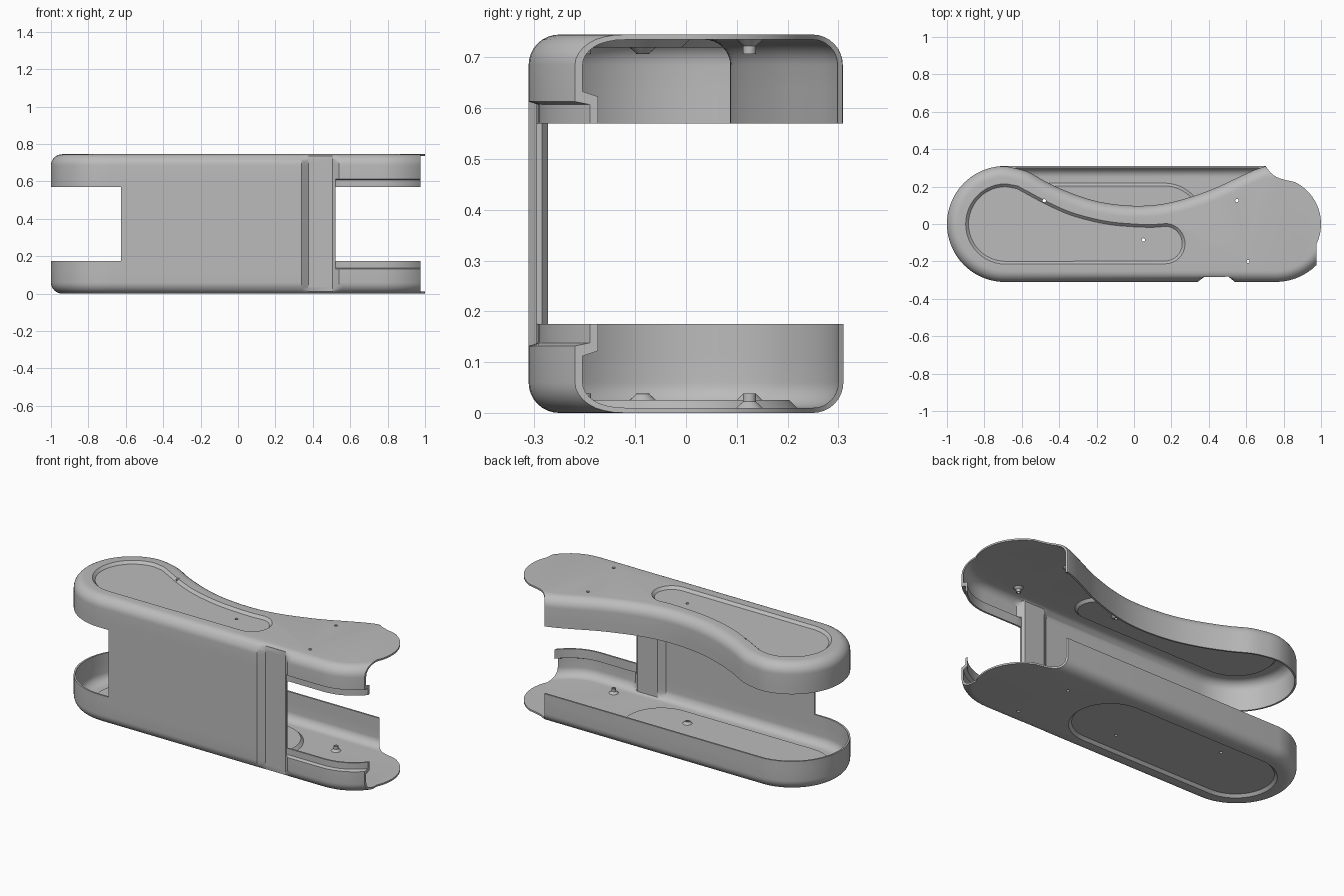
import bpy, bmesh, math
from mathutils import Vector

if "Cube" in bpy.data.objects:
    bpy.data.objects.remove(bpy.data.objects["Cube"])

HEIGHT, RAD, FILLET, WALL, RIM = 0.745, 0.31, 0.06, 0.01, 0.175
LEFT_X, RIGHT_X = -0.69, 0.757

grey = bpy.data.materials.new("housing grey")
grey.use_nodes = True
grey.diffuse_color = (0.5, 0.5, 0.5, 1)
grey.node_tree.nodes["Principled BSDF"].inputs["Base Color"].default_value = (0.5, 0.5, 0.5, 1)


def arc(cx, cy, r, a0, a1, n):
    steps = [math.radians(a0 + (a1 - a0) * i / n) for i in range(n + 1)]
    return [(cx + r * math.cos(a), cy + r * math.sin(a)) for a in steps]


def spline(pts, n=5):
    """Smooth curve through the points."""
    p = [Vector(q) for q in [pts[0]] + pts + [pts[-1]]]
    out = []
    for a, b, c, d in zip(p, p[1:], p[2:], p[3:]):
        for i in range(n):
            t = i / n
            out.append(tuple(0.5 * (2 * b + (c - a) * t + (2 * a - 5 * b + 4 * c - d) * t ** 2
                                    + (3 * b - a - 3 * c + d) * t ** 3)))
    return out + [tuple(pts[-1])]


def inset(pts, d):
    """Move a counter-clockwise outline inwards by d."""
    out = []
    for i, q in enumerate(pts):
        p, a, b = Vector(q), Vector(pts[i - 1]), Vector(pts[(i + 1) % len(pts)])
        e, f = (p - a).normalized(), (b - p).normalized()
        n = Vector((-e.y - f.y, e.x + f.x)).normalized()
        out.append(tuple(p + n * d))
    return out


def skin(name, rings):
    """Closed solid through a stack of matching rings."""
    bm = bmesh.new()
    loops = [[bm.verts.new(v) for v in r] for r in rings]
    for a, b in zip(loops, loops[1:]):
        for i in range(len(a)):
            j = (i + 1) % len(a)
            bm.faces.new((a[i], a[j], b[j], b[i]))
    bm.faces.new(loops[0][::-1])
    bm.faces.new(loops[-1])
    bmesh.ops.recalc_face_normals(bm, faces=bm.faces)
    mesh = bpy.data.meshes.new(name)
    bm.to_mesh(mesh)
    bm.free()
    mesh.materials.append(grey)
    obj = bpy.data.objects.new(name, mesh)
    bpy.context.collection.objects.link(obj)
    return obj


def prism(name, levels):
    return skin(name, [[(x, y, z) for x, y in pts] for pts, z in levels])


def combine(obj, tool, operation):
    mod = obj.modifiers.new("cut", "BOOLEAN")
    mod.operation, mod.solver, mod.object = operation, "EXACT", tool
    bpy.context.view_layer.objects.active = obj
    bpy.ops.object.modifier_apply(modifier=mod.name)
    bpy.data.objects.remove(tool)


def groove(x):
    """Depth of the vertical groove in the front wall."""
    return max(0, min(0.028, (x - 0.34) * 0.75, (0.54 - x) * 0.8))


def ring(outline, d, z, inner, lip):
    shifted = inset(outline, d)
    stepped = inset(outline, d + 0.02)
    out = []
    for (ox, oy), p, s in zip(outline, shifted, stepped):
        x, y = s if lip and ox > 0.53 and oy < 0.1 else p
        if oy < -0.3 and 0.33 < ox < 0.55:
            y = max(y, -RAD + groove(ox) + (WALL if inner else 0))
        out.append((x, y, z))
    return out


def profile():
    """Wall section: inset, height, inner side, stepped lip."""
    steps = [math.pi / 2 * i / 8 for i in range(9)]
    r = FILLET - WALL
    outer = [(FILLET * (1 - math.sin(a)), FILLET * (1 - math.cos(a)), 0, 0) for a in steps]
    lip = [(0, 0.132, 0, 0), (0, 0.138, 0, 1), (0, RIM, 0, 1),
           (WALL, RIM, 1, 1), (WALL, 0.122, 1, 1), (WALL, 0.112, 1, 0)]
    inner = [(FILLET - r * math.sin(a), FILLET - r * math.cos(a), 1, 0) for a in steps[::-1]]
    return outer + lip + inner


# outline shared by both trays, apart from the back edge
front = [(x, -RAD) for x in (-0.625, 0.34, 0.377, 0.505, 0.52, 0.54, 0.56)]
right_arc = arc(RIGHT_X, 0, RAD, -90, 90, 28)
left_arc = arc(LEFT_X, 0, RAD, 90, 270, 36)
dip = spline([(0.7, 0.308), (0.64, 0.287), (0.55, 0.246), (0.4, 0.178), (0.2, 0.116), (0.03, 0.097),
              (-0.15, 0.112), (-0.3, 0.152), (-0.45, 0.215), (-0.57, 0.28), (LEFT_X, RAD)])

# recess outlines
pill = arc(0.16, 0, 0.215, -90, 90, 24) + arc(-0.685, 0, 0.215, 90, 270, 24)
comma = (arc(0.165, -0.105, 0.108, -90, 85, 16)
         + spline([(0.1, -0.003), (0, 0.0), (-0.15, 0.015), (-0.32, 0.057), (-0.45, 0.112),
                   (-0.56, 0.17), (-0.62, 0.203)])
         + arc(-0.685, 0, 0.215, 90, 270, 24))

# shaped open end
end_curve = ([(0.977, -0.6)] + arc(0.75, 0, 0.25, -25, 64, 16)
             + spline([(0.81, 0.235), (0.765, 0.25), (0.73, 0.275), (0.703, 0.312)])
             + [(0.703, 0.6), (1.4, 0.6), (1.4, -0.6)])
bosses = [(-0.48, 0.125), (0.05, -0.085), (0.55, 0.125), (0.61, -0.2)]


def tray(name, back, recess):
    outline = front + right_arc + back + left_arc[1:]
    obj = skin(name, [ring(outline, *p) for p in profile()])
    # raised floor, later hollowed from outside
    combine(obj, prism("pad", [(inset(recess, -0.004), 0.004), (inset(recess, -0.004), 0.01),
                               (inset(recess, 0.011), 0.025)]), "UNION")
    combine(obj, prism("recess_cutter", [(recess, -0.02), (recess, 0),
                                         (inset(recess, 0.015), 0.015)]), "DIFFERENCE")
    for x, y in bosses:
        base = 0.01 if x > 0.3 else 0.025
        levels = [(0.026, base - 0.004), (0.026, base), (0.013, base + 0.012), (0.013, 0.038)]
        combine(obj, prism("boss", [(arc(x, y, r, 0, 345, 23), z) for r, z in levels]), "UNION")
    for x, y in bosses:
        hole = arc(x, y, 0.009, 0, 337.5, 15)
        combine(obj, prism("hole_cutter", [(hole, -0.05), (hole, 0.1)]), "DIFFERENCE")
    combine(obj, prism("end_cutter", [(end_curve, -0.1), (end_curve, 0.3)]), "DIFFERENCE")
    return obj


bottom = tray("bottom_tray", [], pill)
top = tray("top_tray", dip[:-1], comma)

# turn the top tray upside down
for v in top.data.vertices:
    v.co.z = HEIGHT - v.co.z
top.data.flip_normals()

# front wall joining the trays
xs = [-0.625, 0.34, 0.377, 0.505, 0.52]
section = ([(x, -RAD + groove(x)) for x in xs]
           + [(x, -RAD + WALL + groove(x)) for x in xs[::-1]])
wall = prism("front_wall", [(section, RIM), (section, HEIGHT - RIM)])

for obj in (bottom, top, wall):
    bpy.ops.object.select_all(action="DESELECT")
    obj.select_set(True)
    bpy.context.view_layer.objects.active = obj
    bpy.ops.object.shade_smooth_by_angle(angle=math.radians(30))
